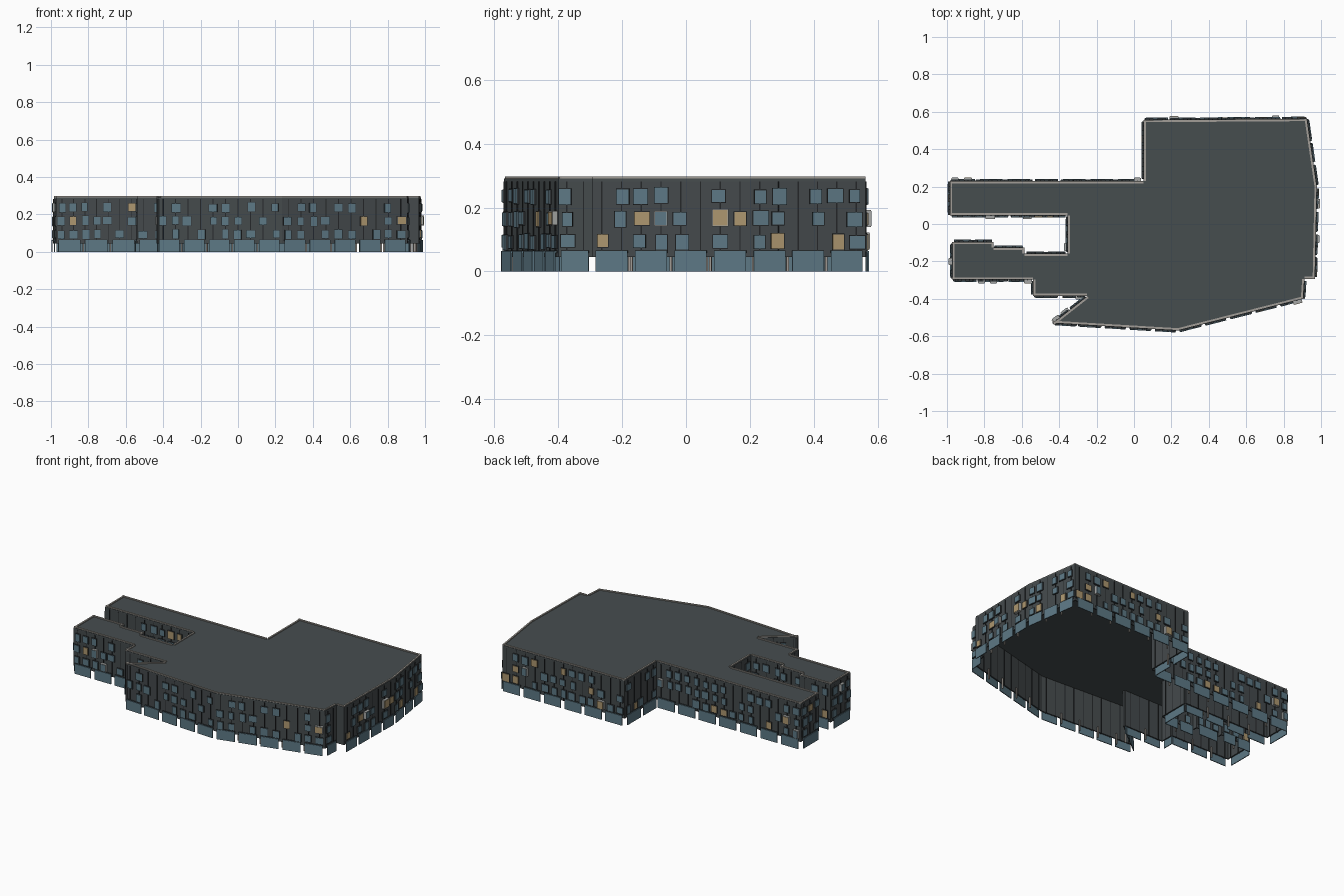
import bpy, bmesh, random
from mathutils import Vector

if "Cube" in bpy.data.objects:
    bpy.data.objects.remove(bpy.data.objects["Cube"])

random.seed(7)

# Footprint, clockwise from the far left corner of the rear wing
OUTLINE = [(-.985, .23), (.05, .23), (.05, .557), (.925, .563), (.978, .2),
           (.968, -.295), (.912, -.295), (.905, -.40), (.235, -.57),
           (-.435, -.53), (-.25, -.385), (-.54, -.385), (-.54, -.298),
           (-.972, -.298), (-.972, -.095), (-.75, -.095), (-.75, -.125),
           (-.585, -.125), (-.585, -.158), (-.355, -.158), (-.355, .045),
           (-.985, .045)]
PTS = [Vector((x, y, 0)) for x, y in OUTLINE]
WALL_BASE, WALL_TOP = .045, .282

COLORS = {
    "facade_walls": (.058, .068, .072, 1), "panel_seams": (.018, .02, .022, 1),
    "roof_slab": (.062, .074, .078, 1), "parapet_cap": (.36, .34, .31, 1),
    "blue_windows": (.11, .19, .235, 1), "lit_windows": (.42, .31, .16, 1),
    "window_frames": (.03, .035, .038, 1), "bay_frames": (.38, .39, .38, 1),
    "shopfront_glass": (.11, .19, .235, 1), "shopfront_frames": (.03, .04, .045, 1),
    "ground_columns": (.36, .33, .3, 1),
}
parts = {name: bmesh.new() for name in COLORS}


def box(part, edge, s0, s1, d0, d1, z0, z1):
    """Box in wall coordinates: s along the wall, d outward, z up."""
    a, t, n = edge
    bm = parts[part]
    v = [bm.verts.new(a + t * s + n * d + Vector((0, 0, z)))
         for z in (z0, z1) for s, d in ((s0, d0), (s1, d0), (s1, d1), (s0, d1))]
    for f in ((3, 2, 1, 0), (4, 5, 6, 7), (0, 1, 5, 4), (1, 2, 6, 5), (2, 3, 7, 6), (3, 0, 4, 7)):
        bm.faces.new([v[i] for i in f])


def window(edge, s, z, w, h):
    glass = "lit_windows" if random.random() < .1 else "blue_windows"
    if random.random() < .08:      # projecting bay
        box("bay_frames", edge, s - w / 2 - .003, s + w / 2 + .003, 0, .017, z - h / 2 - .003, z + h / 2 + .003)
        box(glass, edge, s - w / 2, s + w / 2, .016, .019, z - h / 2, z + h / 2)
    else:
        box("window_frames", edge, s - w / 2 - .002, s + w / 2 + .002, 0, .006, z - h / 2 - .002, z + h / 2 + .002)
        box(glass, edge, s - w / 2, s + w / 2, .004, .009, z - h / 2, z + h / 2)


for i, a in enumerate(PTS):
    b = PTS[(i + 1) % len(PTS)]
    t = (b - a).normalized()
    L = (b - a).length
    edge = (a, t, Vector((-t.y, t.x, 0)))

    # Thin wall and roof edge
    box("facade_walls", edge, 0, L, -.008, 0, WALL_BASE, WALL_TOP)
    box("parapet_cap", edge, 0, L, -.013, -.003, .289, .297)
    if L < .06:
        continue

    # Vertical seams and three rows of irregular windows
    bays = max(1, round(L / .066))
    step = L / bays
    for k in range(bays):
        s = (k + .5) * step
        box("panel_seams", edge, s - .002, s + .002, -.010, .003, WALL_BASE, WALL_TOP)
        for z in (.093, .165, .236):
            if random.random() < .72:
                window(edge, s + random.uniform(-.006, .006), z + random.uniform(-.003, .003),
                       random.uniform(.03, .048), random.uniform(.038, .05))

    # Shopfront panels with columns behind the gaps
    shops = max(1, round(L / .14))
    step = L / shops
    for k in range(shops):
        s = (k + .5) * step
        half = step * .41
        box("shopfront_glass", edge, s - half, s + half, .006, .011, 0, .064)
        box("shopfront_frames", edge, s - half, s + half, 0, .007, .058, .066)
        if k:
            box("ground_columns", edge, k * step - .004, k * step + .004, -.024, -.016, 0, .07)

# Roof slab
bm = parts["roof_slab"]
low = [bm.verts.new(p + Vector((0, 0, WALL_TOP))) for p in PTS]
face = bm.faces.new(low)
ext = bmesh.ops.extrude_face_region(bm, geom=[face])
bmesh.ops.translate(bm, vec=(0, 0, .009),
                    verts=[g for g in ext["geom"] if isinstance(g, bmesh.types.BMVert)])
if not bm.faces[:]:
    raise RuntimeError("roof missing")
# The extrude removes the source face, so close the underside again
if not any(all(v in low for v in f.verts) for f in bm.faces):
    bm.faces.new(low)

# Turn each part into an object
for name, bm in parts.items():
    bmesh.ops.recalc_face_normals(bm, faces=bm.faces[:])
    mesh = bpy.data.meshes.new(name)
    bm.to_mesh(mesh)
    bm.free()
    mat = bpy.data.materials.new(name)
    mat.diffuse_color = COLORS[name]
    mat.use_nodes = True
    mat.node_tree.nodes["Principled BSDF"].inputs["Base Color"].default_value = mat.diffuse_color
    mesh.materials.append(mat)
    bpy.context.collection.objects.link(bpy.data.objects.new(name, mesh))
